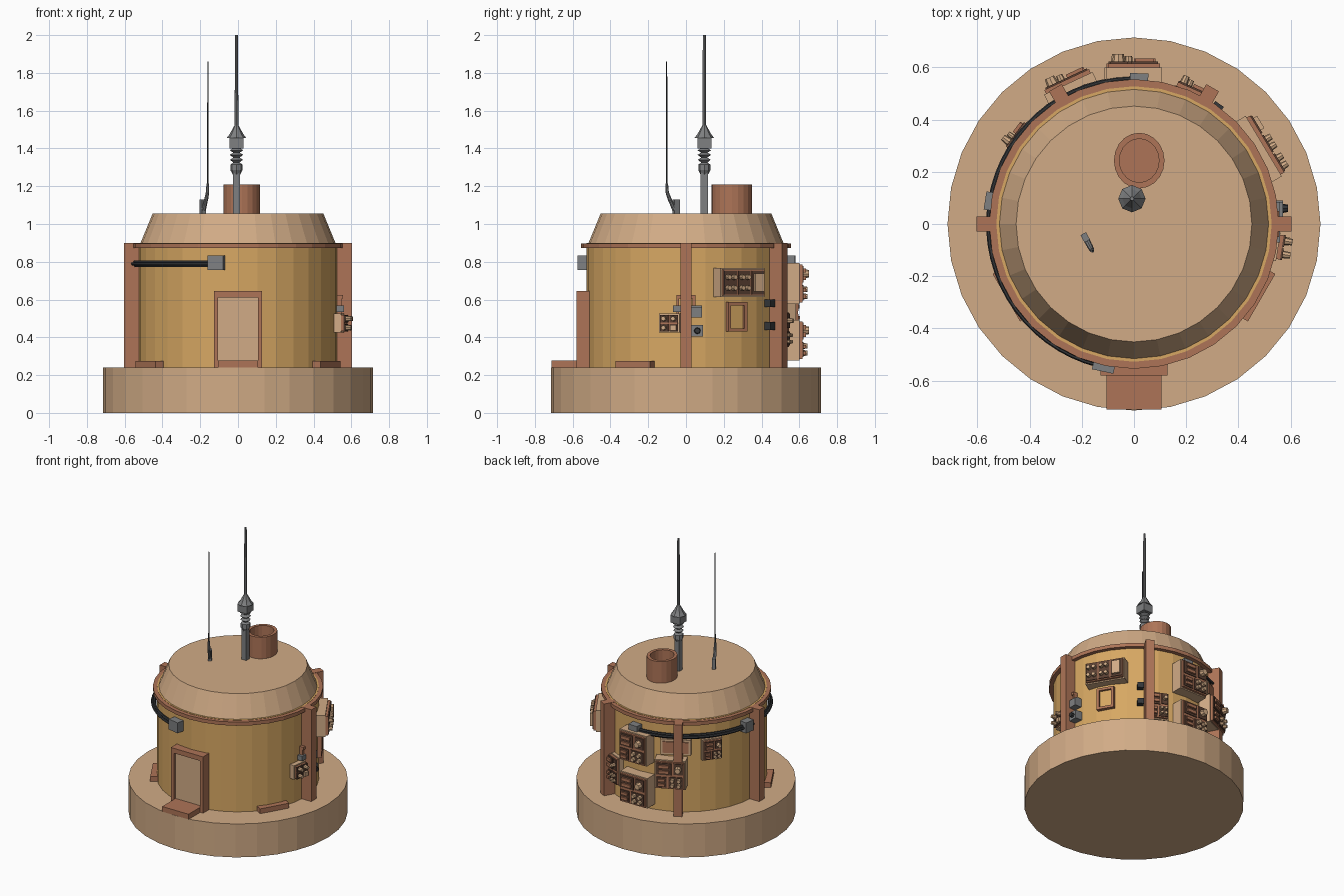
import bpy, bmesh, math
from mathutils import Matrix, Vector

cube = bpy.data.objects.get("Cube")
if cube:
    bpy.data.objects.remove(cube, do_unlink=True)


def material(name, rgb):
    m = bpy.data.materials.new(name)
    m.use_nodes = True
    m.diffuse_color = (*rgb, 1)
    m.node_tree.nodes["Principled BSDF"].inputs["Base Color"].default_value = (*rgb, 1)
    return m


TAN, GOLD, BROWN, GREY, DARK, UMBER = range(6)
MATS = [material("sand_tan", (.64, .41, .24)), material("ochre_wall", (.68, .39, .125)),
        material("clay_brown", (.42, .175, .095)), material("metal_grey", (.21, .215, .22)),
        material("dark_rubber", (.035, .038, .042)), material("dark_umber", (.10, .05, .032))]


class Part:
    """One object; local x points outward, y along the wall, z up."""

    def __init__(self, name, azimuth=0):
        self.name, self.azimuth, self.bm = name, azimuth, bmesh.new()

    def paint(self, verts, mat):
        for f in {f for v in verts for f in v.link_faces}:
            f.material_index = mat

    def box(self, lo, hi, mat):
        lo, hi = Vector(lo), Vector(hi)
        m = Matrix.Translation((lo + hi) / 2) @ Matrix.Diagonal((*(hi - lo), 1))
        self.paint(bmesh.ops.create_cube(self.bm, size=1, matrix=m)["verts"], mat)

    def cone(self, base, tip, r1, r2, mat, sides=8):
        base, tip = Vector(base), Vector(tip)
        axis = tip - base
        m = Matrix.Translation((base + tip) / 2) @ axis.to_track_quat('Z', 'Y').to_matrix().to_4x4()
        self.paint(bmesh.ops.create_cone(self.bm, cap_ends=True, segments=sides, radius1=r1,
                                         radius2=r2, depth=axis.length, matrix=m)["verts"], mat)

    def lathe(self, profile, mat, sides=32, start=0, end=360, loop=False):
        full = end - start == 360
        rings = []
        for i in range(sides + (not full)):
            a = math.radians(start + (end - start) * i / sides)
            rings.append([self.bm.verts.new((r * math.cos(a), r * math.sin(a), z)) for r, z in profile])
        n = len(profile)
        for i in range(sides):
            a, b = rings[i], rings[(i + 1) % len(rings)]
            for j in range(n if loop else n - 1):
                k = (j + 1) % n
                self.bm.faces.new((a[j], b[j], b[k], a[k])).material_index = mat
        if not loop:
            for j in (0, n - 1):
                self.bm.faces.new([r[j] for r in rings]).material_index = mat
        elif not full:
            for r in (rings[0], rings[-1]):
                self.bm.faces.new(r).material_index = mat

    def done(self, location=(0, 0, 0), scale=(1, 1, 1)):
        bmesh.ops.recalc_face_normals(self.bm, faces=self.bm.faces)
        me = bpy.data.meshes.new(self.name)
        self.bm.to_mesh(me)
        self.bm.free()
        for m in MATS:
            me.materials.append(m)
        ob = bpy.data.objects.new(self.name, me)
        ob.rotation_euler.z = math.radians(self.azimuth)
        ob.location, ob.scale = location, scale
        bpy.context.collection.objects.link(ob)


# Round body
def turned(name, profile, mat, **kw):
    p = Part(name)
    p.lathe(profile, mat, **kw)
    p.done()


turned("foundation", [(.715, 0), (.715, .24)], TAN)
turned("drum_wall", [(.528, .235), (.528, .9)], GOLD)
turned("roof", [(.518, .895), (.452, 1.055)], TAN)
turned("roof_rim", [(.52, .872), (.555, .872), (.555, .898), (.52, .898)], BROWN, loop=True)

# Buttresses and low kerbs
for i in range(4):
    p = Part(f"buttress_{i + 1}", i * 60)
    p.box((.5, -.028, .24), (.603, .028, .9), BROWN)
    p.done()
for side, az in (("left", -30), ("right", -150)):
    p = Part(f"kerb_{side}", az)
    p.box((.48, -.105, .24), (.565, .105, .275), BROWN)
    p.done()

# Doorway: jambs, lintel, recessed leaf and step
p = Part("doorway", -90)
for s in (-1, 1):
    p.box((.49, min(s * .105, s * .128), .24), (.58, max(s * .105, s * .128), .645), BROWN)
p.box((.49, -.105, .61), (.58, .105, .645), BROWN)
p.box((.49, -.105, .24), (.56, .105, .61), TAN)
p.box((.52, -.105, .24), (.712, .105, .277), BROWN)
p.done()

# Cable run with junction boxes
p = Part("wall_cables")
for r, z in ((.542, .779), (.546, .8), (.558, .789)):
    tube = [(r + .009 * math.cos(k * math.pi / 3), z + .009 * math.sin(k * math.pi / 3)) for k in range(6)]
    p.lathe(tube, DARK, sides=30, start=86, end=256, loop=True)
p.done()
for name, az, t in (("front", 258, .042), ("side", 171, .035), ("back", 88, .035)):
    p = Part(f"junction_box_{name}", az)
    p.box((.515, -t, .757), (.578, t, .832), GREY)
    p.done()


# Equipment panels: body, face plate, dark cells, then knobs or bars in each cell
def cell(p, r, y0, z0, y1, z1, kind):
    p.box((r - .002, y0, z0), (r + .006, y1, z1), UMBER)
    w, h = y1 - y0, z1 - z0
    if kind == "knobs":
        k = min(w, h) * .2
        for u in (.27, .73):
            for v in (.27, .73):
                c = (r, y0 + w * u, z0 + h * v)
                p.cone(c, (r + .028, c[1], c[2]), k, k * .8, TAN)
    elif kind == "knob":
        c = (r, (y0 + y1) / 2, (z0 + z1) / 2)
        p.cone(c, (r + .035, c[1], c[2]), min(w, h) * .38, min(w, h) * .3, TAN)
    elif kind == "bars":
        for v in (.15, .6):
            p.box((r, y0 + w * .15, z0 + h * v), (r + .018, y1 - w * .15, z0 + h * (v + .25)), BROWN)
    else:
        p.box((r, y0 + w * .15, z0 + h * .12), (r + .022, y1 - w * .15, z1 - h * .12), TAN)


GRID = [(.07, .52, .55, .93, "bars"), (.62, .55, .93, .93, "knob"),
        (.07, .08, .4, .44, "bars"), (.47, .08, .93, .46, "knobs")]
ROW = [(.04, .1, .33, .9, "knobs"), (.36, .1, .64, .9, "knobs"), (.67, .1, .96, .9, "block")]
QUAD = [(.06, .54, .47, .94, "knob"), (.53, .54, .94, .94, "knob"),
        (.06, .06, .47, .46, "knob"), (.53, .06, .94, .46, "block")]


def panel(name, az, y, z, w, h, depth, layout):
    p = Part(name, az)
    y0, z0 = y - w / 2, z - h / 2
    p.box((.49, y0, z0), (depth, y0 + w, z0 + h), TAN)
    m = .008
    p.box((depth - .01, y0 + m, z0 + m), (depth + .016, y0 + w - m, z0 + h - m), BROWN)
    for a, b, c, d, kind in layout:
        cell(p, depth + .016, y0 + a * w, z0 + b * h, y0 + c * w, z0 + d * h, kind)
    p.done()


panel("back_panel_upper", 90, 0, .685, .215, .215, .6, GRID)
panel("back_panel_lower", 90, .005, .385, .215, .215, .6, GRID)
panel("back_panel_middle", 115, 0, .535, .205, .205, .595, GRID)
panel("back_panel_small", 143, 0, .69, .135, .15, .55, GRID)
panel("back_panel_narrow", 66, .01, .44, .13, .2, .55, GRID)
panel("side_panel_wide", 31, 0, .69, .27, .155, .58, ROW)
panel("side_panel_small", -9, 0, .475, .11, .1, .56, QUAD)

# Backing plate between the upper panels
p = Part("back_plate", 118)
p.box((.5, -.1, .66), (.555, .1, .77), TAN)
p.box((.55, -.085, .675), (.562, -.01, .755), BROWN)
p.box((.55, .01, .675), (.562, .085, .755), BROWN)
p.done()

# Framed hatch below the wide panel
p = Part("hatch_frame", 30)
for s in (-1, 1):
    p.box((.51, s * .05 - .009, .43), (.55, s * .05 + .009, .587), BROWN)
for z in (.43, .569):
    p.box((.51, -.05, z), (.55, .05, z + .018), BROWN)
p.box((.51, -.045, .44), (.535, .045, .58), GOLD)
p.done()

# Bracket and switch boxes beside the side buttress
p = Part("side_bracket")
for y in (-.05, .035):
    p.box((.5, y, .52), (.55, y + .014, .625), BROWN)
p.box((.5, -.05, .605), (.555, .05, .625), BROWN)
p.box((.5, -.07, .535), (.56, .085, .568), GREY)
p.box((.5, .025, .505), (.572, .085, .56), GREY)
p.box((.5, .03, .405), (.572, .09, .465), GREY)
p.cone((.57, .06, .435), (.59, .06, .435), .018, .014, DARK)
p.done()
p = Part("switch_boxes", 55)
for z in (.46, .58):
    p.box((.51, -.025, z - .02), (.565, .015, z + .02), DARK)
p.done()

# Chimney, hollow with an inner floor
p = Part("chimney")
p.lathe([(.097, 1.05), (.097, 1.21), (.076, 1.21), (.076, 1.09)], BROWN, sides=20)
p.done(location=(.02, .243, 0), scale=(1, 1.1, 1))

# Main mast: post, ribbed insulator, head block, tapering rod
p = Part("main_mast")
p.box((-.019, -.019, 1.05), (.019, .019, 1.28), GREY)
ribs = [(.019, 1.26), (.032, 1.285), (.032, 1.315), (.016, 1.325), (.034, 1.34), (.016, 1.352),
        (.036, 1.366), (.016, 1.378), (.036, 1.39), (.02, 1.4)]
p.lathe(ribs, GREY, sides=8)
p.box((-.037, -.037, 1.4), (.037, .037, 1.455), GREY)
quarter = math.sqrt(2)
p.lathe([(.037 * quarter, 1.455), (.026 * quarter, 1.475), (.009, 1.525)], GREY, sides=8)
p.cone((0, 0, 1.52), (0, 0, 2), .01, .008, GREY)
p.done(location=(-.008, .097, 0))

# Whip aerial: foot, bent arm, thin rod
p = Part("whip_aerial", -62)
p.box((-.018, -.012, 1.05), (.014, .012, 1.13), GREY)
path = [(.01, 0, 1.075), (.035, 0, 1.125), (.052, 0, 1.165), (.056, 0, 1.215)]
for a, b, r in zip(path, path[1:], (.012, .011, .009)):
    p.cone(a, b, r, r * .85, GREY)
p.cone((.056, 0, 1.2), (.056, 0, 1.86), .0045, .003, DARK, sides=6)
p.done(location=(-.186, -.053, 0))
